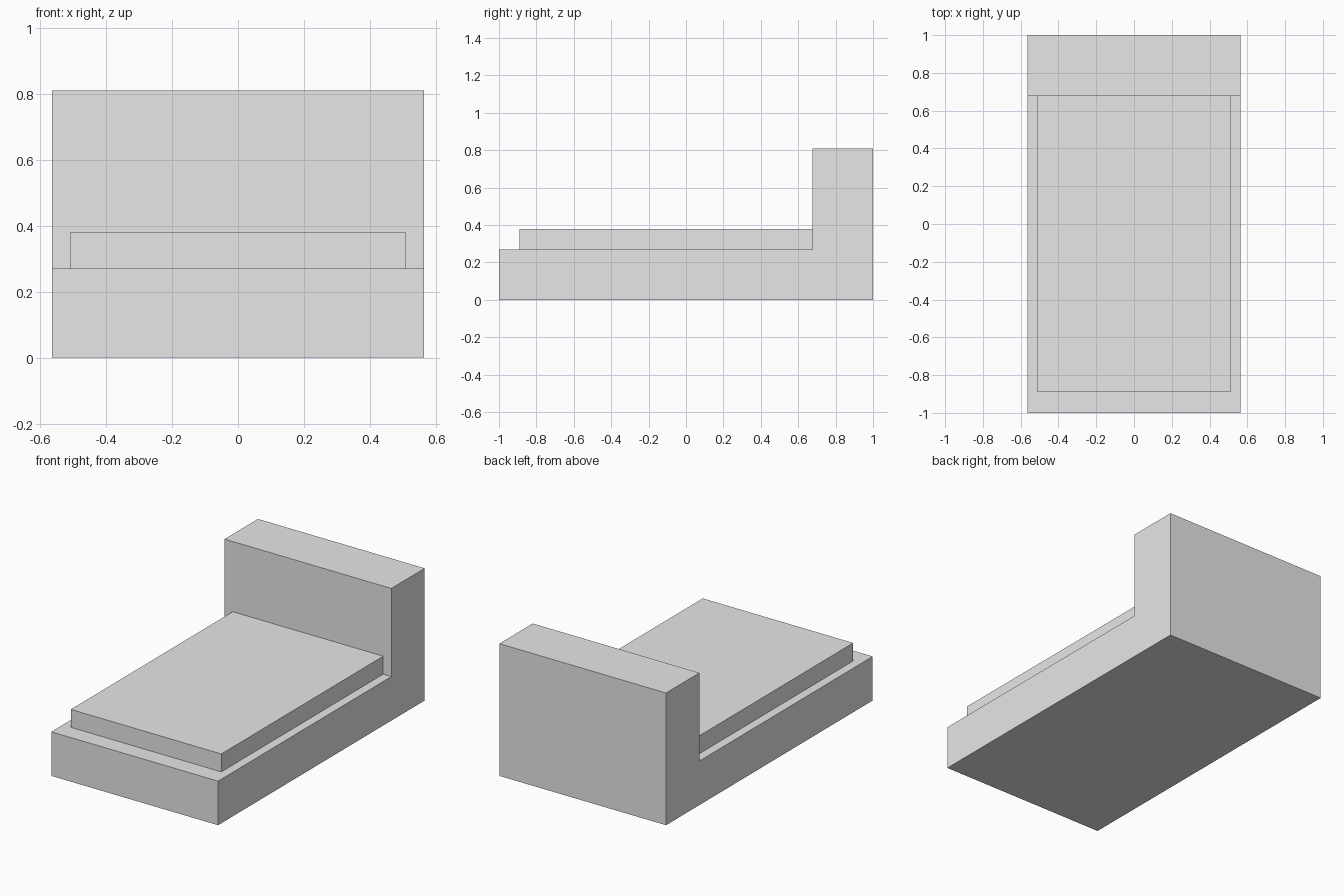
import bpy
import bmesh

if "Cube" in bpy.data.objects:
    bpy.data.objects.remove(bpy.data.objects["Cube"], do_unlink=True)

GREY = (0.8, 0.8, 0.8, 1.0)
grey = bpy.data.materials.new("light grey")
grey.use_nodes = True
grey.diffuse_color = GREY
grey.node_tree.nodes["Principled BSDF"].inputs["Base Color"].default_value = GREY


def extrude_profile(name, profile, half_width):
    """Extrude a closed (y, z) profile across x, centred on x = 0."""
    bm = bmesh.new()
    face = bm.faces.new([bm.verts.new((-half_width, y, z)) for y, z in profile])
    side = bmesh.ops.extrude_face_region(bm, geom=[face])["geom"]
    moved = [v for v in side if isinstance(v, bmesh.types.BMVert)]
    bmesh.ops.translate(bm, verts=moved, vec=(2 * half_width, 0, 0))
    bmesh.ops.recalc_face_normals(bm, faces=bm.faces)
    mesh = bpy.data.meshes.new(name)
    bm.to_mesh(mesh)
    bm.free()
    mesh.materials.append(grey)
    obj = bpy.data.objects.new(name, mesh)
    bpy.context.collection.objects.link(obj)
    return obj


FRONT, BACK = -1.0, 1.0
BASE_TOP, HEAD_TOP, HEAD_FRONT = 0.27, 0.81, 0.677
PAD_FRONT, PAD_TOP = -0.89, 0.38

# Base and headboard as one L-shaped block
extrude_profile("bed_frame", [
    (FRONT, 0), (BACK, 0), (BACK, HEAD_TOP),
    (HEAD_FRONT, HEAD_TOP), (HEAD_FRONT, BASE_TOP), (FRONT, BASE_TOP),
], 0.565)

# Mattress slab resting on the base against the headboard
extrude_profile("mattress", [
    (PAD_FRONT, BASE_TOP), (HEAD_FRONT, BASE_TOP),
    (HEAD_FRONT, PAD_TOP), (PAD_FRONT, PAD_TOP),
], 0.51)
